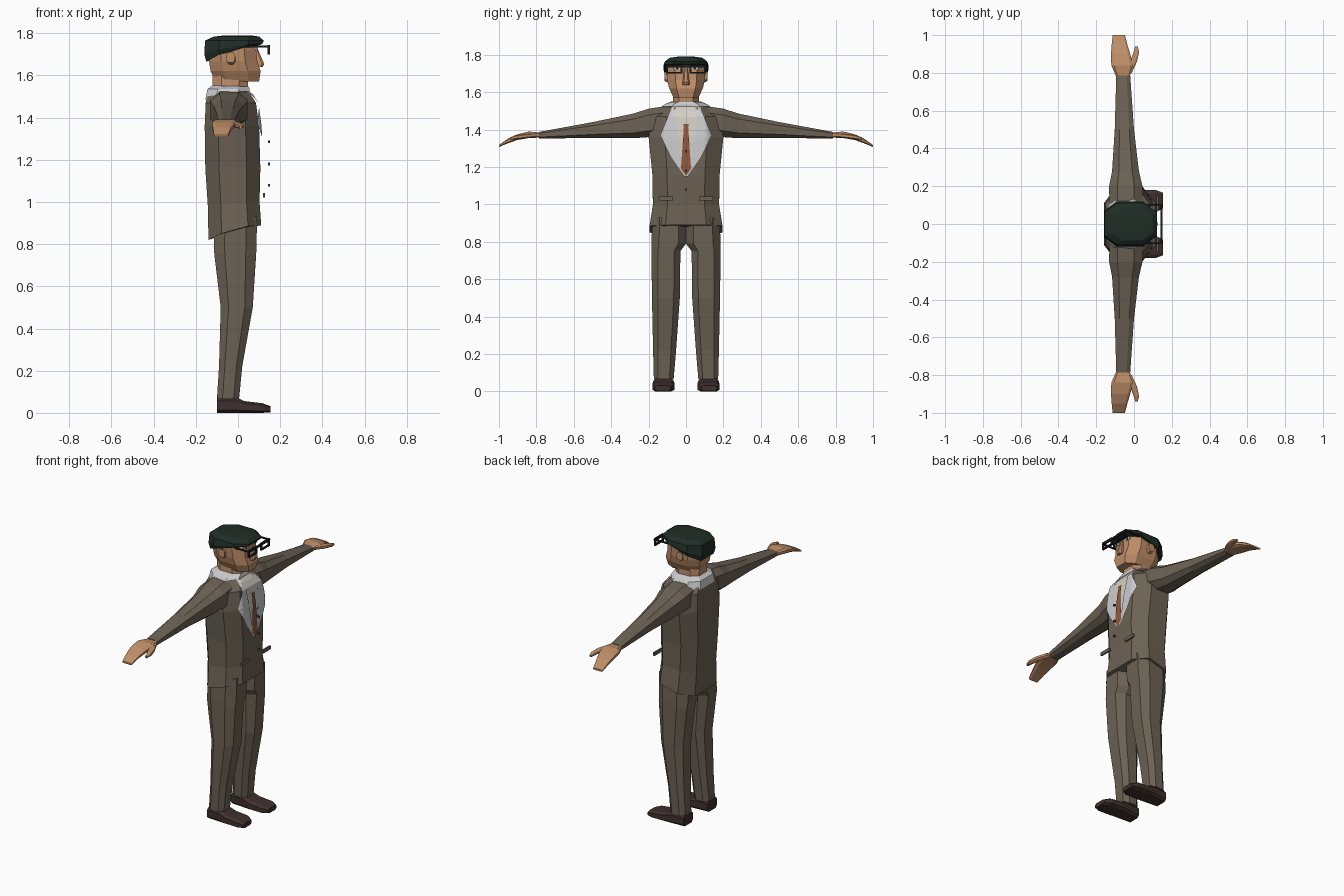
import bpy, bmesh, math
from mathutils import Vector
from mathutils.bvhtree import BVHTree

if "Cube" in bpy.data.objects:
    bpy.data.objects.remove(bpy.data.objects["Cube"])


def colour(name, r, g, b):
    m = bpy.data.materials.new(name)
    m.diffuse_color = (r, g, b, 1)
    m.use_nodes = True
    m.node_tree.nodes["Principled BSDF"].inputs["Base Color"].default_value = m.diffuse_color
    return m


SUIT = colour("suit brown", 0.150, 0.123, 0.090)
SKIN = colour("skin", 0.52, 0.27, 0.14)
HAIR = colour("dark green black", 0.014, 0.026, 0.019)
SHOE = colour("shoe brown", 0.050, 0.030, 0.027)
WHITE = colour("lapel grey white", 0.60, 0.60, 0.62)
CREAM = colour("shirt cream", 0.66, 0.62, 0.54)
TIE = colour("tie rust", 0.28, 0.10, 0.05)
BLACK = colour("frame black", 0.012, 0.012, 0.012)
TRIM = colour("trim dark grey", 0.07, 0.065, 0.055)


def finish(name, bm, mat, mirror):
    bmesh.ops.recalc_face_normals(bm, faces=bm.faces)
    me = bpy.data.meshes.new(name)
    bm.to_mesh(me)
    bm.free()
    me.materials.append(mat)
    ob = bpy.data.objects.new(name, me)
    bpy.context.collection.objects.link(ob)
    if mirror:
        mod = ob.modifiers.new("mirror", 'MIRROR')
        mod.use_axis = (False, True, False)
        mod.use_clip = False
        mod.use_mirror_merge = False
    return ob


def loft(name, axis, rows, mat, mirror=False, cu=0.25, cv=0.22):
    """Eight sided sections; row = (pos, u0, u1, v0, v1, optional pos at u1)."""
    bm = bmesh.new()
    shape = [(0, cv), (0, 1 - cv), (cu, 1), (1 - cu, 1),
             (1, 1 - cv), (1, cv), (1 - cu, 0), (cu, 0)]
    rings = []
    for r in rows:
        p, u0, u1, v0, v1 = r[:5]
        end = r[5] if len(r) > 5 else p
        ring = []
        for a, b in shape:
            u, v = u0 + (u1 - u0) * a, v0 + (v1 - v0) * b
            w = end + (p - end) * (1 - a) ** 2
            co = {'z': (u, v, w), 'y': (u, w, v), 'x': (w, u, v)}[axis]
            ring.append(bm.verts.new(co))
        rings.append(ring)
    for a, b in zip(rings, rings[1:]):
        for i in range(8):
            j = (i + 1) % 8
            bm.faces.new((a[i], a[j], b[j], b[i]))
    bm.faces.new(rings[0])
    bm.faces.new(rings[-1])
    return finish(name, bm, mat, mirror)


def boxes(name, spans, mat, mirror=False):
    bm = bmesh.new()
    for x0, x1, y0, y1, z0, z1 in spans:
        g = bmesh.ops.create_cube(bm, size=1)
        for v in g["verts"]:
            v.co = ((x0 + x1) / 2 + v.co.x * (x1 - x0),
                    (y0 + y1) / 2 + v.co.y * (y1 - y0),
                    (z0 + z1) / 2 + v.co.z * (z1 - z0))
    return finish(name, bm, mat, mirror)


def sym(z, x0, x1, hw, zf=None):
    return (z, x0, x1, -hw, hw, z if zf is None else zf)


# Jacket body, with the hem dropping at the back
jacket = loft("jacket", 'z', [
    sym(.82, -.14, .11, .195, .89), sym(.98, -.143, .102, .177, 1.0),
    sym(1.16, -.155, .106, .18), sym(1.36, -.158, .10, .20),
    sym(1.47, -.153, .085, .185), sym(1.525, -.14, .05, .105),
    sym(1.54, -.11, .03, .08)], SUIT)
tree = BVHTree.FromPolygons([v.co.copy() for v in jacket.data.vertices],
                            [list(p.vertices) for p in jacket.data.polygons])


def strip(name, rows, off, mat, cols=6, sub=4):
    """Cloth panel laid on the jacket front; row = (z, inner y, outer y)."""
    bm = bmesh.new()
    lines = []
    for a, b in zip(rows, rows[1:]):
        for k in range(sub):
            lines.append([p + (q - p) * k / sub for p, q in zip(a, b)])
    lines.append(rows[-1])
    grid = []
    for z, y0, y1 in lines:
        row = []
        for c in range(cols + 1):
            y = y0 + (y1 - y0) * c / cols
            hit = tree.ray_cast(Vector((1, y, z)), Vector((-1, 0, 0)))[0]
            row.append(bm.verts.new(((hit.x if hit else .05) + off, y, z)))
        grid.append(row)
    for a, b in zip(grid, grid[1:]):
        for i in range(cols):
            bm.faces.new((a[i], a[i + 1], b[i + 1], b[i]))
    ob = finish(name, bm, mat, True)
    if sum((p.normal.x for p in ob.data.polygons)) < 0:
        ob.data.flip_normals()
    return ob


# Shirt front, lapels and tie
strip("shirt_front", [(1.16, 0, .004), (1.25, 0, .033), (1.4, 0, .056), (1.535, 0, .07)], .007, CREAM)
strip("lapels", [(1.15, 0, .01), (1.25, .027, .08), (1.37, .045, .138),
                 (1.45, .055, .105), (1.53, .062, .075)], .012, WHITE)
strip("tie", [(1.155, 0, .002), (1.19, 0, .027), (1.41, 0, .012), (1.43, 0, .015)], .015, TIE)
loft("collar", 'z', [sym(1.485, -.155, .055, .132, 1.525), sym(1.535, -.145, .055, .115),
                     sym(1.553, -.12, .05, .078, 1.548)], WHITE)

# Pocket flaps and buttons stand slightly off the cloth
boxes("pocket_flaps", [(.119, .129, .07, .145, 1.02, 1.042)], SUIT, True)
boxes("buttons", [(.142, .152, -.006, .006, z - .006, z + .006)
                  for z in (1.08, 1.18, 1.285)], TRIM)

# Sleeves
loft("sleeves", 'y', [
    (.11, -.13, .045, 1.37, 1.525), (.20, -.132, .045, 1.36, 1.512),
    (.28, -.116, .026, 1.354, 1.486), (.50, -.102, 0, 1.356, 1.44),
    (.785, -.094, -.02, 1.352, 1.388)], SUIT, True)

# Hands and thumbs
loft("hands", 'y', [
    (.77, -.09, -.025, 1.358, 1.383), (.84, -.12, -.005, 1.355, 1.39),
    (.90, -.122, -.02, 1.345, 1.376), (.95, -.118, -.035, 1.328, 1.353),
    (1.0, -.113, -.048, 1.307, 1.318)], SKIN, True, cu=.12, cv=.25)
loft("thumbs", 'y', [
    (.80, -.05, -.012, 1.36, 1.384), (.86, -.022, .016, 1.353, 1.378),
    (.91, -.002, .027, 1.348, 1.37), (.94, .006, .02, 1.346, 1.36)], SKIN, True)

# Trouser legs and shoes
loft("trouser_legs", 'z', [
    (.93, -.11, .09, 0, .18), (.79, -.115, .088, 0, .185), (.75, -.112, .086, .03, .185),
    (.50, -.082, .07, .033, .182), (.22, -.09, .02, .053, .176),
    (.065, -.10, .005, .066, .172)], SUIT, True)
loft("shoes", 'x', [
    (-.10, .074, .168, 0, .07), (.0, .064, .176, 0, .07), (.03, .062, .178, 0, .056),
    (.115, .062, .18, 0, .046), (.154, .082, .165, .003, .032)], SHOE, True, cu=.15, cv=.2)

# Head
loft("neck", 'z', [sym(1.50, -.12, .045, .07), sym(1.60, -.12, .05, .068)], SKIN)
loft("head", 'z', [
    sym(1.582, -.11, .10, .066, 1.57), sym(1.62, -.13, .107, .09),
    sym(1.665, -.137, .092, .101), sym(1.72, -.14, .086, .104),
    sym(1.768, -.12, .08, .09)], SKIN)
loft("nose", 'z', [sym(1.64, .08, .118, .019), sym(1.655, .08, .124, .018),
                   sym(1.73, .075, .092, .009)], SKIN)
loft("ears", 'y', [(.095, -.05, -.012, 1.65, 1.705), (.116, -.055, -.015, 1.66, 1.71)], SKIN, True)
boxes("mouth", [(.099, .103, -.028, .028, 1.608, 1.614)], TIE)
boxes("eye_whites", [(.08, .089, .028, .066, 1.721, 1.737)], WHITE, True)
boxes("pupils", [(.085, .0915, .041, .054, 1.721, 1.737)], HAIR, True)

# Swept hair, high over the forehead and low at the nape
loft("hair", 'z', [
    sym(1.665, -.15, .105, .115, 1.745), sym(1.70, -.16, .116, .12, 1.75),
    sym(1.765, -.156, .122, .112), sym(1.784, -.115, .10, .088),
    sym(1.79, -.06, .06, .045)], HAIR)

# Spectacles: rims, bridge and temples
boxes("spectacles", [
    (.14, .152, .02, .106, 1.731, 1.745), (.14, .152, .02, .106, 1.699, 1.707),
    (.14, .152, .02, .029, 1.70, 1.745), (.14, .152, .097, .106, 1.70, 1.745),
    (.14, .152, 0, .022, 1.731, 1.741), (.05, .152, .099, .107, 1.733, 1.742)], BLACK, True)
